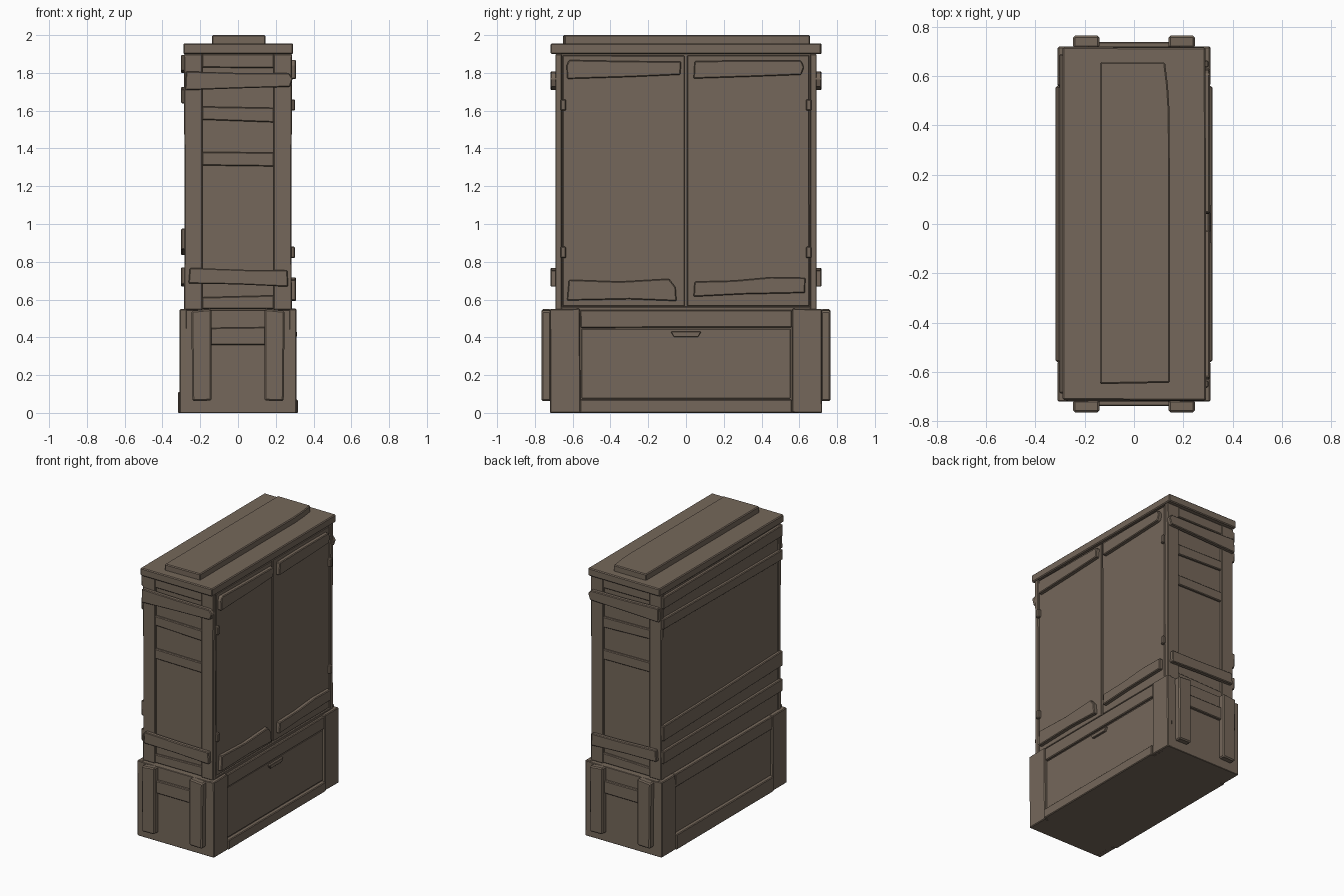
import bpy, bmesh, random
from mathutils import Vector

random.seed(4)
wood = bpy.data.materials.new("weathered_brown_wood")
wood.diffuse_color = (0.178, 0.137, 0.103, 1)


def board(name, axis, pts, d0, d1, bevel=0.005):
    """Extrude an outline from depth d0 to d1 along an axis.
    x: pts are (y, z); y: pts are (x, z); z: pts are (x, y)."""
    def place(p, d):
        return {"x": (d, p[0], p[1]), "y": (p[0], d, p[1]), "z": (p[0], p[1], d)}[axis]
    bm = bmesh.new()
    a = [bm.verts.new(place(p, d0)) for p in pts]
    b = [bm.verts.new(place(p, d1)) for p in pts]
    n = len(pts)
    bm.faces.new(a)
    bm.faces.new(b[::-1])
    for i in range(n):
        bm.faces.new((a[i], b[i], b[(i + 1) % n], a[(i + 1) % n]))
    bmesh.ops.recalc_face_normals(bm, faces=bm.faces)
    me = bpy.data.meshes.new(name)
    bm.to_mesh(me)
    bm.free()
    me.materials.append(wood)
    ob = bpy.data.objects.new(name, me)
    bpy.context.collection.objects.link(ob)
    if bevel:
        m = ob.modifiers.new("worn_edges", "BEVEL")
        m.width = bevel
        m.segments = 1
    return ob


def rect(u0, u1, v0, v1, j=0.0):
    """Rectangle outline with slightly hand-cut corners."""
    return [(u + random.uniform(-j, j), v + random.uniform(-j, j))
            for u, v in ((u0, v0), (u1, v0), (u1, v1), (u0, v1))]


# Base chest
board("base_core", "z", rect(-0.29, 0.29, -0.715, 0.715), 0.0, 0.545, 0.003)
for s, side in ((1, "front"), (-1, "back")):
    x0, x1 = s * 0.27, s * 0.31
    for t in (-1, 1):
        board(f"base_{side}_stile", "x", rect(t * 0.56, t * 0.72, 0, 0.55, 0.002), x0, x1)
    board(f"base_{side}_top_rail", "x", rect(-0.56, 0.56, 0.452, 0.545, 0.002), x0, s * 0.306)
    board(f"base_{side}_bottom_rail", "x", rect(-0.56, 0.56, 0.0, 0.07 if s > 0 else 0.11),
          x0, s * 0.318)
board("drawer_panel", "x", rect(-0.553, 0.553, 0.077, 0.445), 0.27, 0.296, 0.003)
board("drawer_handle", "x", [(-0.08, 0.43), (-0.065, 0.402), (0.065, 0.402), (0.08, 0.43)],
      0.29, 0.312, 0.003)

# Base ends: side skin, pilasters and cross rail
for s, side in ((-1, "left"), (1, "right")):
    board(f"base_{side}_end", "y", rect(-0.305, 0.305, 0, 0.545), s * 0.69, s * 0.72, 0.003)
    for t in (-1, 1):
        board(f"base_{side}_pilaster", "y",
              [(t * 0.14, 0.065), (t * 0.242, 0.062), (t * 0.247, 0.54), (t * 0.14, 0.55)],
              s * 0.715, s * 0.765, 0.008)
    board(f"base_{side}_cross_rail", "y", rect(-0.145, 0.145, 0.36, 0.452, 0.002),
          s * 0.71, s * 0.74)

# Cabinet carcass
board("cabinet_core", "z", rect(-0.272, 0.262, -0.672, 0.672), 0.53, 1.92, 0)
board("cabinet_back", "x", rect(-0.66, 0.66, 0.545, 1.9), -0.26, -0.28, 0.003)
for s in (-1, 1):
    for t in (-1, 1):
        inner = 0.187
        board("corner_post", "y",
              [(t * inner, 0.545), (t * 0.285, 0.545), (t * 0.283, 1.2),
               (t * 0.287, 1.9), (t * inner, 1.9)], s * 0.657, s * 0.692)

# Cabinet ends: rails and overlaid bands
for s, side in ((-1, "left"), (1, "right")):
    rails = ([(-0.19, 0.55), (0.19, 0.55), (0.19, 0.622), (-0.19, 0.612)],
             [(-0.19, 1.31), (0.19, 1.305), (0.19, 1.378), (-0.19, 1.382)],
             [(-0.19, 1.552), (0.19, 1.538), (0.19, 1.615), (-0.19, 1.622)],
             [(-0.19, 1.828), (0.19, 1.826), (0.19, 1.9), (-0.19, 1.9)])
    for r in rails:
        board(f"{side}_end_rail", "y", r, s * 0.66, s * 0.688)
    board(f"{side}_lower_band", "y",
          [(-0.262, 0.685), (0.0, 0.68), (0.265, 0.668), (0.262, 0.755), (0.05, 0.757),
           (-0.255, 0.768)], s * 0.685, s * 0.718)
    board(f"{side}_upper_band", "y",
          [(-0.28, 1.708), (0.0, 1.718), (0.275, 1.726), (0.29, 1.77), (0.27, 1.798),
           (0.0, 1.8), (-0.275, 1.808)], s * 0.685, s * 0.718)

# Doors with boards across top and bottom, centre gap left open
for t, side in ((-1, "left"), (1, "right")):
    board(f"{side}_door", "x", rect(t * 0.006, t * 0.652, 0.565, 1.892, 0.001),
          0.25, 0.281, 0.004)
    for z in (0.82, 1.6):
        board(f"{side}_door_hinge", "x", rect(t * 0.635, t * 0.665, z, z + 0.06), 0.27, 0.302)
tops = ([(-0.63, 1.768), (-0.3, 1.778), (-0.03, 1.79), (-0.025, 1.86), (-0.3, 1.862), (-0.62, 1.868),
         (-0.632, 1.84)],
        [(0.04, 1.77), (0.35, 1.78), (0.61, 1.79), (0.625, 1.83), (0.61, 1.865), (0.3, 1.866),
         (0.045, 1.862)])
lows = ([(-0.63, 0.595), (-0.3, 0.602), (-0.05, 0.592), (-0.055, 0.665), (-0.09, 0.71), (-0.35, 0.695),
         (-0.62, 0.705)],
        [(0.04, 0.615), (0.3, 0.628), (0.63, 0.635), (0.632, 0.715), (0.45, 0.718), (0.25, 0.7),
         (0.045, 0.695)])
for p in tops + lows:
    board("door_cross_board", "x", p, 0.27, 0.308)
board("door_sill", "x", rect(-0.66, 0.66, 0.54, 0.562), 0.25, 0.287, 0.003)

# Long boards across the back
for z0, z1, tilt in ((0.675, 0.765, 0.006), (0.85, 0.96, 0.015), (1.645, 1.72, -0.006), (1.805, 1.89, 0.006)):
    board("back_cross_board", "x",
          [(-0.685, z0 + tilt), (0.0, z0), (0.688, z0 - tilt), (0.69, z1 - tilt),
           (0.0, z1 - 0.004), (-0.688, z1 + tilt)], -0.27, -0.302)

# Cornice and top plank
board("cornice", "z", rect(-0.292, 0.29, -0.715, 0.717, 0.003), 1.9, 1.956, 0.006)
board("top_plank", "z", [(-0.138, -0.65), (0.146, -0.645), (0.145, 0.45), (0.138, 0.56),
                         (0.126, 0.657), (-0.138, 0.657)], 1.945, 2.0, 0.006)
